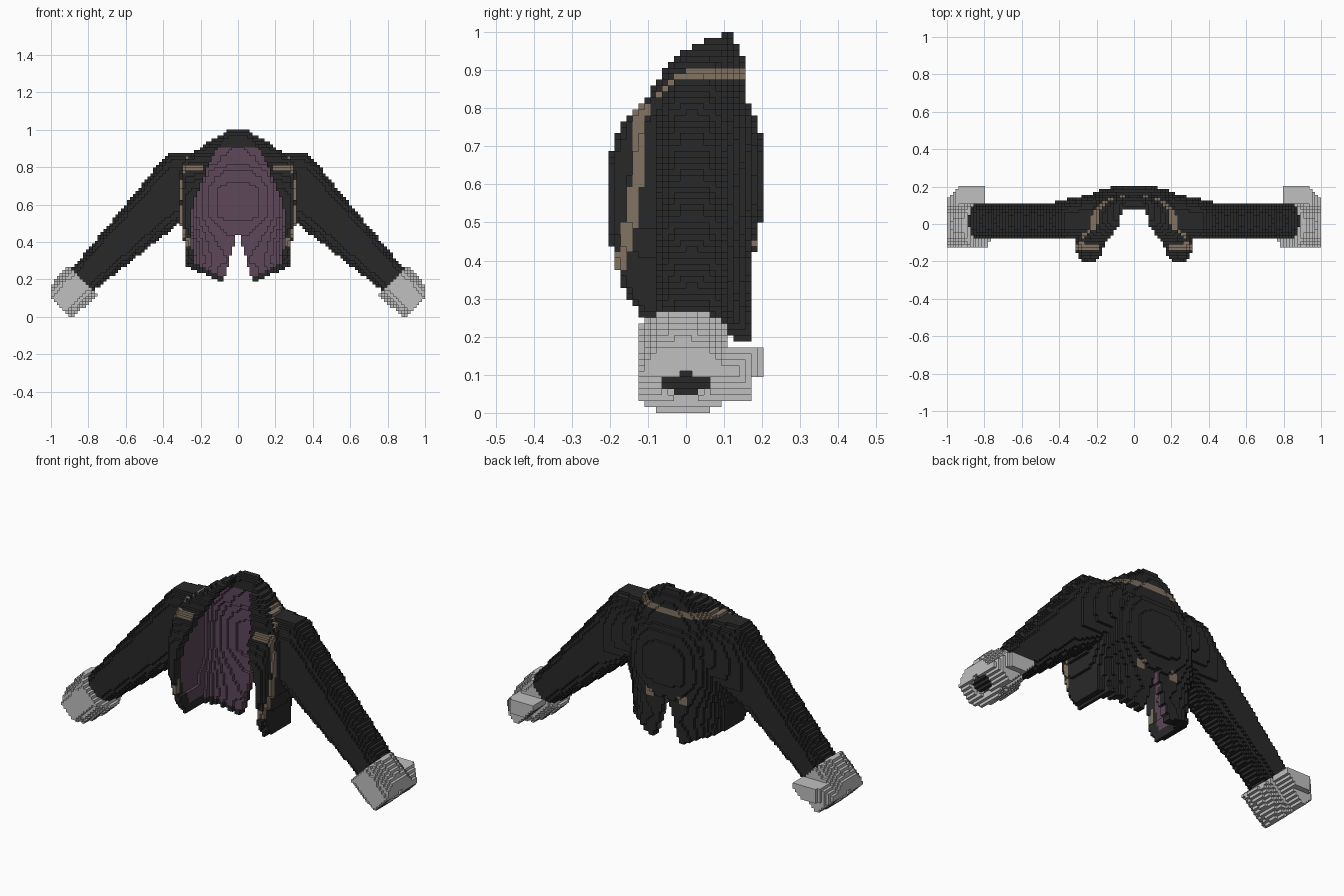
import bpy
import bmesh

cube = bpy.data.objects.get("Cube")
if cube:
    bpy.data.objects.remove(cube, do_unlink=True)

H = 1 / 64  # size of one block
BLACK, PURPLE, TAN, GREY = range(4)


def make_material(name, rgb):
    mat = bpy.data.materials.new(name)
    mat.use_nodes = True
    mat.diffuse_color = (*rgb, 1)
    mat.node_tree.nodes["Principled BSDF"].inputs["Base Color"].default_value = (*rgb, 1)
    return mat


MATS = [make_material("black cloth", (0.022, 0.022, 0.022)),
        make_material("purple lining", (0.110, 0.063, 0.100)),
        make_material("tan trim", (0.225, 0.172, 0.125)),
        make_material("grey fur", (0.53, 0.53, 0.53))]


def lerp(points, t):
    """Piecewise linear profile."""
    if t <= points[0][0]:
        return points[0][1]
    for (a, va), (b, vb) in zip(points, points[1:]):
        if t <= b:
            return va + (vb - va) * (t - a) / (b - a)
    return points[-1][1]


# Jacket profiles by height: half width, back, front, centre, front opening
WIDTH = [(.18, .28), (.4, .287), (.5, .307), (.8, .305), (.85, .28), (.87, .245),
         (.9, .205), (.93, .165), (.96, .115), (.99, .06)]
BACK = [(.18, .18), (.25, .178), (.3, .167), (.42, .18), (.5, .195), (.54, .209),
        (.68, .209), (.78, .185), (.82, .16), (.95, .147), (.99, .125)]
FRONT = [(.26, -.125), (.33, -.175), (.4, -.2), (.5, -.212), (.62, -.212), (.7, -.195),
         (.77, -.16), (.82, -.11), (.9, -.055), (.95, -.005), (.99, .06)]
CENTRE = [(.85, 0), (.99, .09)]
OPENING = [(.27, .235), (.4, .245), (.5, .255), (.6, .24), (.7, .2), (.8, .16),
           (.9, .11), (.99, .06)]
# Trim lines: depth by height along the front, height by depth along the collar
FRONT_TRIM = [(.38, -.18), (.45, -.155), (.6, -.132), (.82, -.118)]
COLLAR_TRIM = [(-.08, .835), (-.03, .878), (.02, .892), (.145, .892)]


def level(k):
    z = (k + .5) * H
    return [z] + [lerp(p, z) for p in (WIDTH, BACK, FRONT, CENTRE, OPENING)]


def in_ring(x, y, w, back, front, c, inset):
    """Rounded cross-section: soft at the back, squarer at the front."""
    w -= inset
    depth, power = (back - c - inset, 2.3) if y > c else (c - front - inset, 9)
    if w <= 0 or depth <= 0:
        return False
    return (x / w) ** power + (abs(y - c) / depth) ** power < 1


def body_colour(x, y, lev):
    """Colour of a body block, or None outside the open shell."""
    z, w, back, front, c, opening = lev
    hem = .18 + .08 * min(1, max(0, (x - .08) / .17))
    if z < hem or not in_ring(x, y, w, back, front, c, 0):
        return None
    if in_ring(x, y, w, back, front, c, .05):
        return None
    if y < c and x < opening:
        return None
    vent = .075 * (.465 - z) / .27 if y > 0 else -1
    if x < vent:
        return None
    # Lining on the inside of the shell
    if in_ring(x, y, w, back, front, c, .024):
        border = z < hem + .035 or (y < front + .07 and x < opening + .018)
        return BLACK if border or z > .9 else PURPLE
    # Trim on the front edges, shoulder straps and collar
    if .38 < z < .82 and abs(y - lerp(FRONT_TRIM, z)) < .016 and x > .2:
        return TAN
    if .785 < z < .815 and y < -.09 and x > .19:
        return TAN
    if y > -.085 and z > .82 and abs(z - lerp(COLLAR_TRIM, y)) < (.0125 if y > 0 else .008):
        return TAN
    # Two back buttons
    if y > .1 and .078 < x < .118 and .405 < z < .455:
        return TAN
    return BLACK


def along_arm(x, z):
    """Coordinates along and across the forearm, from the cuff centre."""
    dx, dz = x - .89, z - .135
    return .72 * dx - .69 * dz, .69 * dx + .72 * dz


def in_sleeve(x, y, lev):
    z, w, back, front, c, _ = lev
    if x < .2 or in_ring(x, y, w, back, front, c, 0):
        return False
    u, n = along_arm(x, z)
    # Dark end seen inside the cuff
    if u > -.07:
        return u < .075 and abs(n) < .07 and abs(y) < .075
    top = min(.875, .875 - 1.21 * (x - .375))
    low = .51 - .787 * (x - .30)
    v = (z - (top + low) / 2) / ((top - low) / 2)
    # Shoulder grows deeper where it joins the back
    half = .097 + (max(0, .45 - x) * .22 if y > .015 else 0)
    return abs(v) ** 2.6 + abs((y - .015) / half) ** 2.6 < 1


def in_cuff(x, y, z):
    u, n = along_arm(x, z)
    if not -.088 < u < .1:
        return False
    # Tapering flap at the back of the cuff
    if .07 < y < .197 and abs(n) < .06 and .8 < x < 1.14 - y:
        if (.03 if y < .165 else .1) < z < .168:
            return True
    # Hand opening
    if u > -.03 and (n / .048) ** 2 + (y / .07) ** 2 < 1:
        return False
    reach = .107 - max(0, u) * .12
    return abs(n / reach) ** 2.6 + abs((y + .008) / .122) ** 2.3 < 1


# Fill the block grid on one side and mirror it
cells = {}
for k in range(64):
    lev = level(k)
    z = lev[0]
    for j in range(-14, 14):
        y = (j + .5) * H
        for i in range(64):
            x = (i + .5) * H
            part = None
            colour = body_colour(x, y, lev) if x < .32 else None
            if colour is not None:
                part = "jacket_body"
            elif x > .75 and in_cuff(x, y, z):
                part, colour = "cuff", GREY
            elif in_sleeve(x, y, lev):
                part, colour = "sleeve", BLACK
            if part:
                for side, index in (("left_", i), ("right_", -1 - i)):
                    name = part if part == "jacket_body" else side + part
                    cells[index, j, k] = (name, colour)

# Outward faces of a block: neighbour step and its four corners
FACES = []
for axis in range(3):
    for sign in (0, 1):
        step = [0, 0, 0]
        step[axis] = 2 * sign - 1
        corners = []
        for a, b in ((0, 0), (1, 0), (1, 1), (0, 1)):
            corner = [0, 0, 0]
            corner[axis] = sign
            corner[(axis + 1) % 3], corner[(axis + 2) % 3] = a, b
            corners.append(corner)
        FACES.append((step, corners if sign else corners[::-1]))


def build_part(name):
    """Mesh the exposed block faces of one part."""
    bm = bmesh.new()
    verts = {}
    for (i, j, k), (part, colour) in cells.items():
        if part != name:
            continue
        for (a, b, c), corners in FACES:
            if (i + a, j + b, k + c) in cells:
                continue
            quad = []
            for p, q, r in corners:
                key = (i + p, j + q, k + r)
                if key not in verts:
                    verts[key] = bm.verts.new([v * H for v in key])
                quad.append(verts[key])
            bm.faces.new(quad).material_index = colour
    mesh = bpy.data.meshes.new(name)
    bm.to_mesh(mesh)
    bm.free()
    for mat in MATS:
        mesh.materials.append(mat)
    bpy.context.collection.objects.link(bpy.data.objects.new(name, mesh))


for part_name in ("jacket_body", "left_sleeve", "right_sleeve", "left_cuff", "right_cuff"):
    build_part(part_name)
